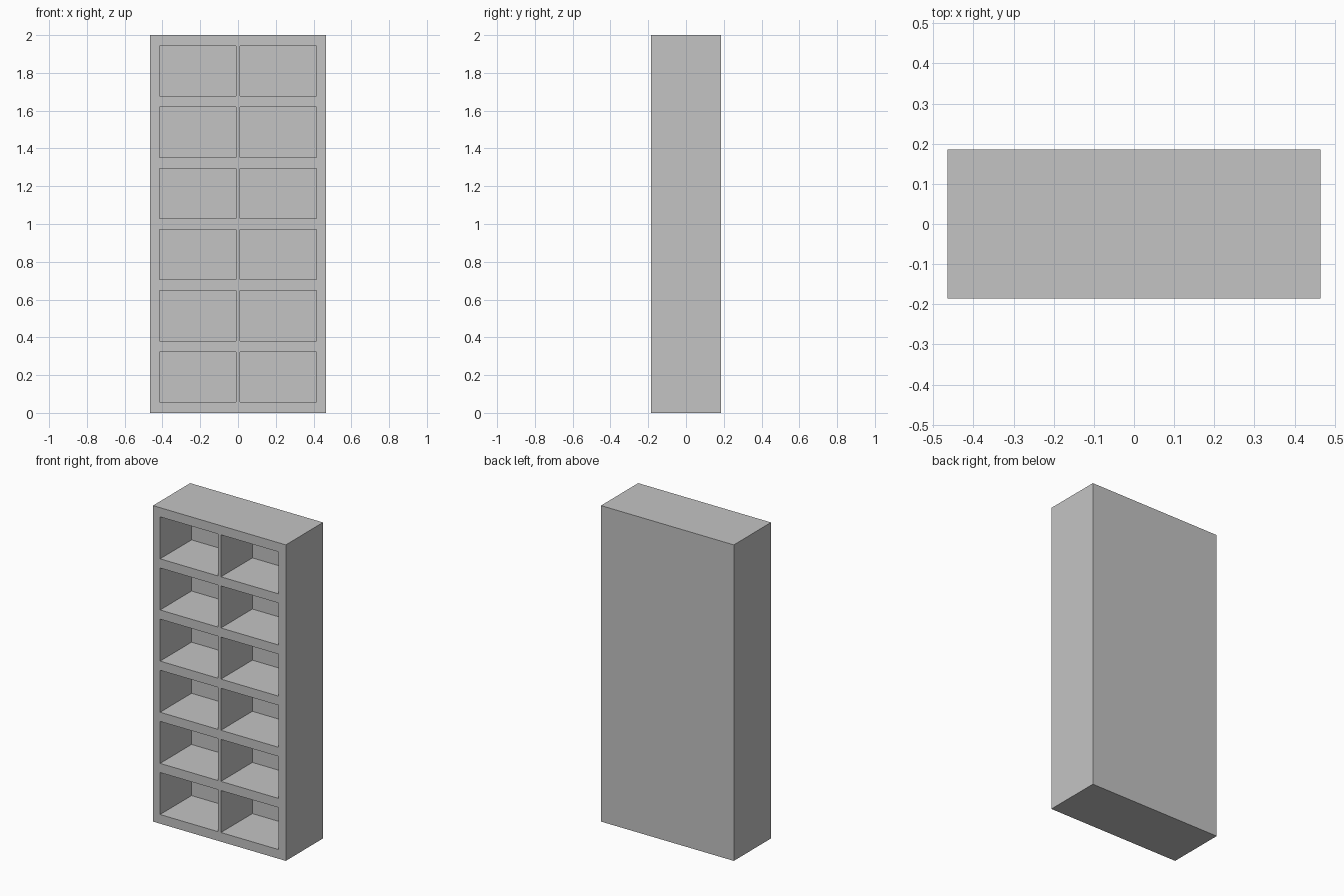
import bpy
import bmesh
from mathutils import Vector, Matrix

cube = bpy.data.objects.get("Cube")
if cube:
    bpy.data.objects.remove(cube, do_unlink=True)

WIDTH, DEPTH, HEIGHT = 0.93, 0.372, 2.0
BOARD = 0.058          # side, shelf and back thickness
SIDE = 0.05            # thickness of the outer sides
DIVIDER = 0.022        # thickness of the middle divider
ROWS = 6

grey = bpy.data.materials.new("plain_grey")
grey.use_nodes = True
colour = (0.55, 0.55, 0.55, 1)
grey.diffuse_color = colour
grey.node_tree.nodes["Principled BSDF"].inputs["Base Color"].default_value = colour

# Solid block standing on the ground
bm = bmesh.new()
bmesh.ops.create_cube(bm, size=1, matrix=Matrix.Translation((0, 0, HEIGHT / 2))
                      @ Matrix.Diagonal((WIDTH, DEPTH, HEIGHT, 1)))

# Compartment openings, as (low, high) ranges
inner = WIDTH / 2 - SIDE
columns = [(-inner, -DIVIDER / 2), (DIVIDER / 2, inner)]
opening = (HEIGHT - BOARD * (ROWS + 1)) / ROWS
rows = []
for i in range(ROWS):
    low = BOARD + i * (opening + BOARD)
    rows.append((low, low + opening))


def cut_front(point, normal):
    """Split only the front face(s) along a plane."""
    front = [f for f in bm.faces if f.normal.y < -0.9]
    geom = front + list({e for f in front for e in f.edges}) \
        + list({v for f in front for v in f.verts})
    bmesh.ops.bisect_plane(bm, geom=geom, plane_co=point, plane_no=normal)
    bm.normal_update()


bm.normal_update()
for x in sum(columns, ()):
    cut_front(Vector((x, 0, 0)), Vector((1, 0, 0)))
for z in sum(rows, ()):
    cut_front(Vector((0, 0, z)), Vector((0, 0, 1)))


def within(value, ranges):
    return any(low < value < high for low, high in ranges)


# Push the openings in to the back board
cells = []
for f in bm.faces:
    c = f.calc_center_median()
    if f.normal.y < -0.9 and within(c.x, columns) and within(c.z, rows):
        cells.append(f)
backs = bmesh.ops.extrude_discrete_faces(bm, faces=cells)["faces"]
bmesh.ops.translate(bm, verts=list({v for f in backs for v in f.verts}),
                    vec=(0, DEPTH - BOARD, 0))
bm.normal_update()

mesh = bpy.data.meshes.new("bookcase")
bm.to_mesh(mesh)
bm.free()
mesh.materials.append(grey)
bookcase = bpy.data.objects.new("bookcase", mesh)
bpy.context.scene.collection.objects.link(bookcase)
